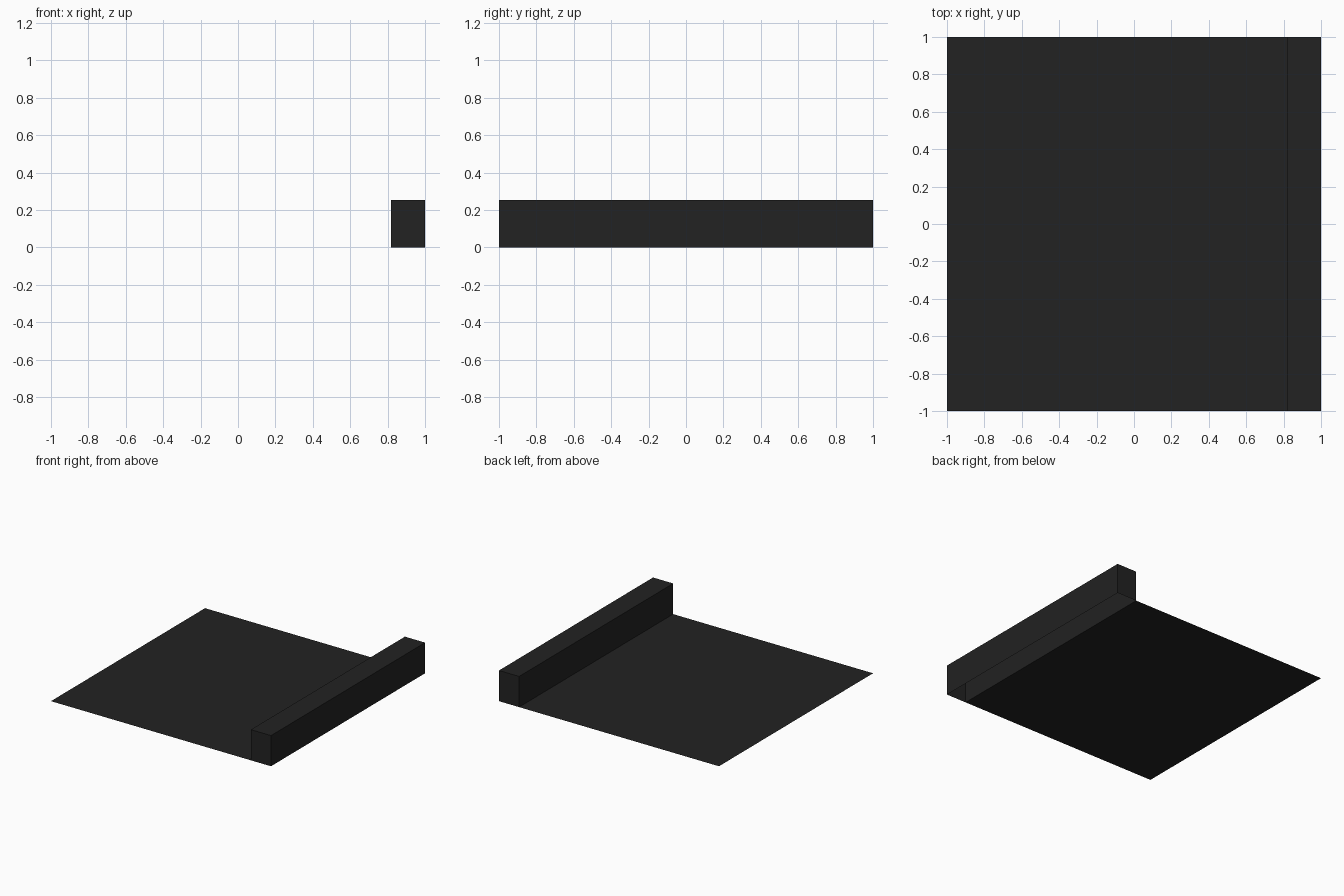
import bpy, bmesh

if "Cube" in bpy.data.objects:
    bpy.data.objects.remove(bpy.data.objects["Cube"])

EDGE_X = 0.817   # where the flat surface meets the kerb
HEIGHT = 0.252

mat = bpy.data.materials.new("dark_asphalt")
mat.diffuse_color = (0.016, 0.016, 0.016, 1)
mat.use_nodes = True
mat.node_tree.nodes["Principled BSDF"].inputs["Base Color"].default_value = mat.diffuse_color


def finish(name, bm):
    mesh = bpy.data.meshes.new(name)
    bm.to_mesh(mesh)
    bm.free()
    mesh.materials.append(mat)
    obj = bpy.data.objects.new(name, mesh)
    bpy.context.collection.objects.link(obj)
    return obj


# Flat single-sided road surface
bm = bmesh.new()
bm.faces.new([bm.verts.new(p) for p in
              ((-1, -1, 0), (EDGE_X, -1, 0), (EDGE_X, 1, 0), (-1, 1, 0))])
finish("road_surface", bm)

# Raised kerb, hollow and open underneath
bm = bmesh.new()
bmesh.ops.create_cube(bm, size=1)
bmesh.ops.scale(bm, vec=(1 - EDGE_X, 2, HEIGHT), verts=bm.verts)
bmesh.ops.translate(bm, vec=((1 + EDGE_X) / 2, 0, HEIGHT / 2), verts=bm.verts)
bm.normal_update()
bottom = [f for f in bm.faces if f.normal.z < -0.5]
bmesh.ops.delete(bm, geom=bottom, context='FACES')
finish("kerb", bm)
